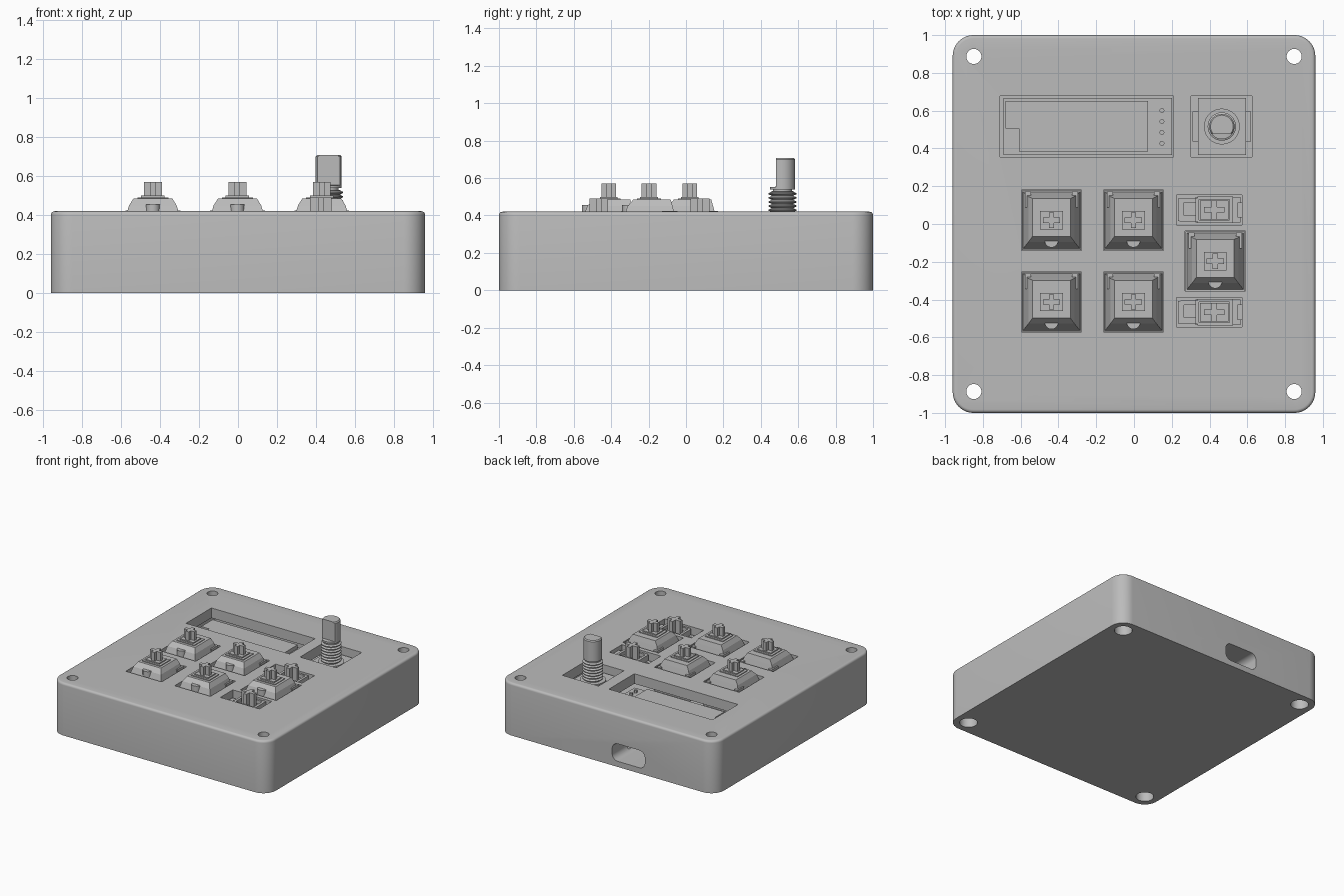
import bpy, bmesh, math
from mathutils import Matrix, Vector

if "Cube" in bpy.data.objects:
    bpy.data.objects.remove(bpy.data.objects["Cube"])

GREY = (0.5, 0.5, 0.5, 1)
grey = bpy.data.materials.new("plain grey")
grey.use_nodes = True
grey.diffuse_color = GREY
grey.node_tree.nodes["Principled BSDF"].inputs["Base Color"].default_value = GREY
parts = []


def finish(name, bm):
    bmesh.ops.recalc_face_normals(bm, faces=bm.faces[:])
    mesh = bpy.data.meshes.new(name)
    bm.to_mesh(mesh)
    bm.free()
    mesh.materials.append(grey)
    ob = bpy.data.objects.new(name, mesh)
    bpy.context.collection.objects.link(ob)
    parts.append(ob)
    return ob


def add_box(bm, x, y, z, axis=None, radius=0, top=0):
    """Box from (min, max) ranges; edges along axis rounded, top rim softened."""
    part = bmesh.new()
    bmesh.ops.create_cube(part, size=1)
    for v in part.verts:
        v.co = Vector(r[0] if c < 0 else r[1] for c, r in zip(v.co, (x, y, z)))
    if radius:
        edges = [e for e in part.edges
                 if abs((e.verts[0].co - e.verts[1].co).normalized()[axis]) > 0.9]
        bmesh.ops.bevel(part, geom=edges, offset=radius, segments=10,
                        profile=0.5, affect='EDGES')
    if top:
        edges = [e for e in part.edges if all(v.co.z > z[1] - 1e-4 for v in e.verts)]
        bmesh.ops.bevel(part, geom=edges, offset=top, segments=4,
                        profile=0.5, affect='EDGES')
    temp = bpy.data.meshes.new("temp")
    part.to_mesh(temp)
    part.free()
    bm.from_mesh(temp)
    bpy.data.meshes.remove(temp)


def box(name, *args, **kw):
    bm = bmesh.new()
    add_box(bm, *args, **kw)
    return finish(name, bm)


def add_block(bm, cx, cy, hx, hy, z0, z1):
    add_box(bm, (cx - hx, cx + hx), (cy - hy, cy + hy), (z0, z1))


def add_cylinder(bm, x, y, r, z0, z1, sides=32):
    bmesh.ops.create_cone(bm, cap_ends=True, segments=sides, radius1=r, radius2=r,
                          depth=z1 - z0, matrix=Matrix.Translation((x, y, (z0 + z1) / 2)))


def add_frustum(bm, lower, upper, z0, z1):
    """Tapered block between two (x0, x1, y0, y1) rectangles."""
    loops = []
    for (x0, x1, y0, y1), z in ((lower, z0), (upper, z1)):
        loops.append([bm.verts.new(p) for p in
                      ((x0, y0, z), (x1, y0, z), (x1, y1, z), (x0, y1, z))])
    a, b = loops
    bm.faces.new(a[::-1])
    bm.faces.new(b)
    for i in range(4):
        j = (i + 1) % 4
        bm.faces.new((a[i], a[j], b[j], b[i]))


def lathe(name, profile, x, y, steps=32):
    bm = bmesh.new()
    verts = [bm.verts.new((r, 0, z)) for r, z in profile]
    edges = [bm.edges.new(p) for p in zip(verts, verts[1:])]
    bmesh.ops.spin(bm, geom=verts + edges, cent=(0, 0, 0), axis=(0, 0, 1),
                   angle=math.tau, steps=steps)
    bmesh.ops.remove_doubles(bm, verts=bm.verts[:], dist=1e-4)
    bmesh.ops.translate(bm, verts=bm.verts[:], vec=(x, y, 0))
    return finish(name, bm)


KEYS = [(-0.437, 0.02), (-0.003, 0.02), (-0.437, -0.413), (-0.003, -0.413), (0.43, -0.197)]
STABS = [(0.425, 0.075), (0.425, -0.467)]
KNOB = (0.465, 0.516)
TOP, UNDER = 0.42, 0.34

# Case: rounded shell with a hollow inside and openings
case = box("case", (-0.96, 0.96), (-1, 1), (0, TOP), axis=2, radius=0.11, top=0.018)
cutters = [box("cavity_cutter", (-0.77, 0.77), (-0.81, 0.81), (0.06, UNDER))]

bm = bmesh.new()
for x, y in KEYS:
    add_block(bm, x, y, 0.159, 0.159, UNDER - 0.05, TOP + 0.1)
for x, y in STABS:
    add_block(bm, 0.399, y, 0.173, 0.079, UNDER - 0.05, TOP + 0.1)
add_block(bm, -0.25, 0.516, 0.46, 0.161, UNDER - 0.05, TOP + 0.1)
add_block(bm, 0.463, 0.516, 0.161, 0.161, UNDER - 0.05, TOP + 0.1)
cutters.append(finish("window_cutter", bm))

for label, r, z1 in (("screw", 0.04, 0.6), ("counterbore", 0.066, 0.09)):
    bm = bmesh.new()
    for sx in (-1, 1):
        for sy in (-1, 1):
            add_cylinder(bm, sx * 0.848, sy * 0.887, r, -0.1, z1)
    cutters.append(finish(label + "_cutter", bm))
cutters.append(box("port_cutter", (-0.335, -0.045), (0.75, 1.1), (0.045, 0.185),
                   axis=1, radius=0.05))

for cutter in cutters:
    cutter.hide_render = True
    mod = case.modifiers.new(cutter.name, 'BOOLEAN')
    mod.operation, mod.solver, mod.object = 'DIFFERENCE', 'EXACT', cutter
bpy.context.view_layer.update()
solid = bpy.data.meshes.new_from_object(case.evaluated_get(bpy.context.evaluated_depsgraph_get()))
case.modifiers.clear()
case.data = solid
for cutter in cutters:
    parts.remove(cutter)
    bpy.data.objects.remove(cutter)

# Circuit board inside the case
box("circuit_board", (-0.75, 0.75), (-0.79, 0.79), (0.2, 0.23))

# Key switches: housing, collar, cross stem, rear clips, front lens
for i, (x, y) in enumerate(KEYS, 1):
    bm = bmesh.new()
    add_block(bm, x, y, 0.157, 0.157, 0.23, 0.355)
    add_frustum(bm, (x - 0.15, x + 0.15, y - 0.15, y + 0.15),
                (x - 0.122, x + 0.122, y - 0.115, y + 0.125), 0.355, 0.45)
    add_frustum(bm, (x - 0.122, x + 0.122, y - 0.115, y + 0.125),
                (x - 0.1, x + 0.1, y - 0.085, y + 0.115), 0.45, 0.485)
    for s in (-1, 1):
        add_block(bm, x + s * 0.125, y + 0.11, 0.016, 0.042, 0.35, 0.425)
    add_cylinder(bm, x, y - 0.108, 0.036, 0.35, 0.455, 24)
    finish("switch_housing_%d" % i, bm)

    bm = bmesh.new()
    add_block(bm, x, y, 0.08, 0.064, 0.47, 0.491)
    add_block(bm, x, y, 0.06, 0.048, 0.48, 0.5)
    add_block(bm, x, y, 0.046, 0.014, 0.48, 0.57)
    add_block(bm, x, y, 0.014, 0.04, 0.48, 0.57)
    finish("switch_stem_%d" % i, bm)

# Stabilisers: open housing, cross stem and bent wire
for i, (x, y) in enumerate(STABS, 1):
    bm = bmesh.new()
    add_block(bm, x + 0.02, y, 0.12, 0.068, 0.23, 0.36)
    for s in (-1, 1):
        add_block(bm, x + 0.005, y + s * 0.062, 0.095, 0.008, 0.35, 0.41)
        add_block(bm, x + s * 0.09, y, 0.01, 0.062, 0.35, 0.41)
    add_block(bm, x + 0.135, y, 0.012, 0.04, 0.25, 0.39)
    finish("stabiliser_housing_%d" % i, bm)

    bm = bmesh.new()
    add_block(bm, x, y, 0.075, 0.05, 0.35, 0.385)
    add_block(bm, x, y, 0.055, 0.014, 0.38, 0.49)
    add_block(bm, x, y, 0.014, 0.05, 0.38, 0.49)
    finish("stabiliser_stem_%d" % i, bm)

    bm = bmesh.new()
    add_block(bm, x - 0.14, y - 0.045, 0.045, 0.016, 0.33, 0.365)
    add_block(bm, x - 0.175, y, 0.016, 0.06, 0.33, 0.365)
    add_block(bm, x - 0.12, y + 0.05, 0.06, 0.012, 0.33, 0.365)
    finish("stabiliser_wire_%d" % i, bm)

# Display: board, glass and header pins
box("display_board", (-0.69, 0.2), (0.365, 0.668), (0.285, 0.315))
bm = bmesh.new()
add_box(bm, (-0.68, 0.075), (0.505, 0.65), (0.315, 0.345))
add_box(bm, (-0.61, 0.075), (0.383, 0.505), (0.315, 0.345))
finish("display_glass", bm)
bm = bmesh.new()
for k in range(4):
    add_cylinder(bm, 0.148, 0.427 + k * 0.058, 0.013, 0.31, 0.335, 12)
finish("display_pins", bm)

# Rotary encoder: body with side tabs, threaded bushing, flatted shaft
kx, ky = KNOB
bm = bmesh.new()
add_block(bm, kx, ky, 0.127, 0.15, 0.23, 0.36)
add_block(bm, kx, ky, 0.155, 0.08, 0.23, 0.33)
finish("encoder_body", bm)

thread = [(0, 0.35), (0.095, 0.35), (0.095, 0.37), (0.06, 0.37)]
for k in range(7):
    z = 0.375 + k * 0.022
    thread += [(0.06, z), (0.075, z + 0.007), (0.075, z + 0.012), (0.06, z + 0.019)]
lathe("encoder_bushing", thread + [(0.06, 0.53), (0, 0.53)], kx, ky)

shaft = lathe("encoder_shaft", [(0, 0.52), (0.05, 0.52), (0.05, 0.538), (0.067, 0.538),
                                (0.067, 0.552), (0.067, 0.554), (0.067, 0.7),
                                (0.06, 0.708), (0, 0.708)], kx, ky, steps=48)
for v in shaft.data.vertices:
    if v.co.z > 0.553:
        v.co.y = max(v.co.y, ky - 0.036)

# Smooth the rounded surfaces, keep edges sharp
bpy.ops.object.select_all(action='DESELECT')
for ob in parts:
    ob.select_set(True)
bpy.context.view_layer.objects.active = case
bpy.ops.object.shade_smooth_by_angle(angle=math.radians(30))
